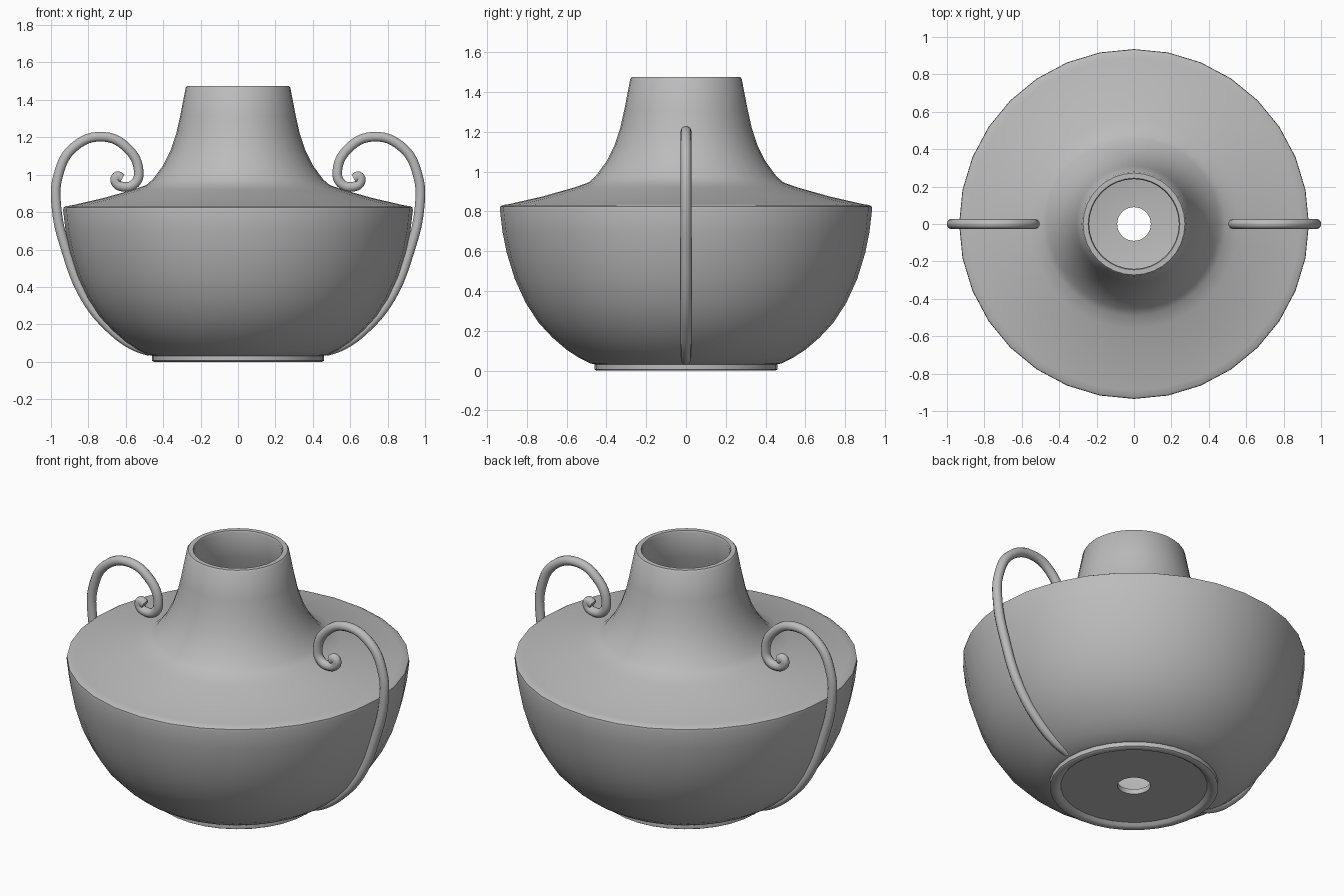
import bpy, bmesh
from math import radians, tau
from mathutils import Vector

cube = bpy.data.objects.get("Cube")
if cube:
    bpy.data.objects.remove(cube, do_unlink=True)

clay = bpy.data.materials.new("grey_clay")
clay.use_nodes = True
clay.diffuse_color = (0.5, 0.5, 0.5, 1)
clay.node_tree.nodes["Principled BSDF"].inputs["Base Color"].default_value = (0.5, 0.5, 0.5, 1)


def smooth(obj):
    bpy.ops.object.select_all(action="DESELECT")
    obj.select_set(True)
    bpy.context.view_layer.objects.active = obj
    bpy.ops.object.shade_smooth_by_angle(angle=radians(40))


def lathe(name, profile, sides):
    """Spin a closed (radius, height) outline around z."""
    bm = bmesh.new()
    verts = [bm.verts.new((r, 0, z)) for r, z in profile]
    edges = [bm.edges.new((a, b)) for a, b in zip(verts, verts[1:] + verts[:1])]
    bmesh.ops.spin(bm, geom=verts + edges, axis=(0, 0, 1), cent=(0, 0, 0),
                   angle=tau, steps=sides, use_merge=True)
    bmesh.ops.remove_doubles(bm, verts=bm.verts, dist=0.0005)
    bmesh.ops.recalc_face_normals(bm, faces=bm.faces)
    mesh = bpy.data.meshes.new(name)
    bm.to_mesh(mesh)
    bm.free()
    mesh.materials.append(clay)
    obj = bpy.data.objects.new(name, mesh)
    bpy.context.collection.objects.link(obj)
    smooth(obj)
    return obj


# Hollow vessel: recessed base with drain hole, foot ring, bowl, shoulder, neck
base = [(0.09, 0.02), (0.40, 0.02), (0.415, 0.006), (0.425, 0), (0.45, 0),
        (0.46, 0.006), (0.46, 0.032)]
bowl = [(0.48, 0.036), (0.54, 0.066), (0.60, 0.105), (0.67, 0.165), (0.74, 0.24),
        (0.805, 0.34), (0.86, 0.46), (0.90, 0.59), (0.922, 0.70), (0.935, 0.81)]
shoulder = [(0.933, 0.824), (0.92, 0.832), (0.89, 0.836), (0.72, 0.875),
            (0.56, 0.92), (0.49, 0.945)]
neck = [(0.455, 0.975), (0.40, 1.05), (0.36, 1.13), (0.33, 1.22), (0.31, 1.31),
        (0.28, 1.465), (0.272, 1.475)]
inside = [(0.245, 1.475), (0.24, 1.465), (0.275, 1.30), (0.33, 1.10), (0.44, 0.92),
          (0.88, 0.80), (0.86, 0.58), (0.76, 0.34), (0.62, 0.17), (0.46, 0.065), (0.09, 0.05)]
lathe("vase_body", base + bowl + shoulder + neck + inside, 32)

# Scrolled handles, mirrored to each side
HANDLE = [(0.47, 0.055), (0.56, 0.088), (0.685, 0.18), (0.815, 0.34), (0.92, 0.60),
          (0.97, 0.82), (0.963, 0.99), (0.88, 1.145), (0.72, 1.203), (0.585, 1.135),
          (0.531, 1.02), (0.55, 0.955), (0.61, 0.935), (0.655, 0.962),
          (0.645, 0.992), (0.62, 0.978)]


def handle(name, side):
    curve = bpy.data.curves.new(name + "_path", "CURVE")
    curve.dimensions = "3D"
    curve.bevel_depth = 0.027
    curve.bevel_resolution = 3
    curve.resolution_u = 6
    curve.use_fill_caps = True
    spline = curve.splines.new("BEZIER")
    spline.bezier_points.add(len(HANDLE) - 1)
    for point, (x, z) in zip(spline.bezier_points, HANDLE):
        point.co = Vector((side * x, 0, z))
        point.handle_left_type = point.handle_right_type = "AUTO"
    curve.materials.append(clay)
    obj = bpy.data.objects.new(name, curve)
    bpy.context.collection.objects.link(obj)
    bpy.ops.object.select_all(action="DESELECT")
    obj.select_set(True)
    bpy.context.view_layer.objects.active = obj
    bpy.ops.object.convert(target="MESH")
    smooth(bpy.context.view_layer.objects.active)


handle("left_handle", 1)
handle("right_handle", -1)
